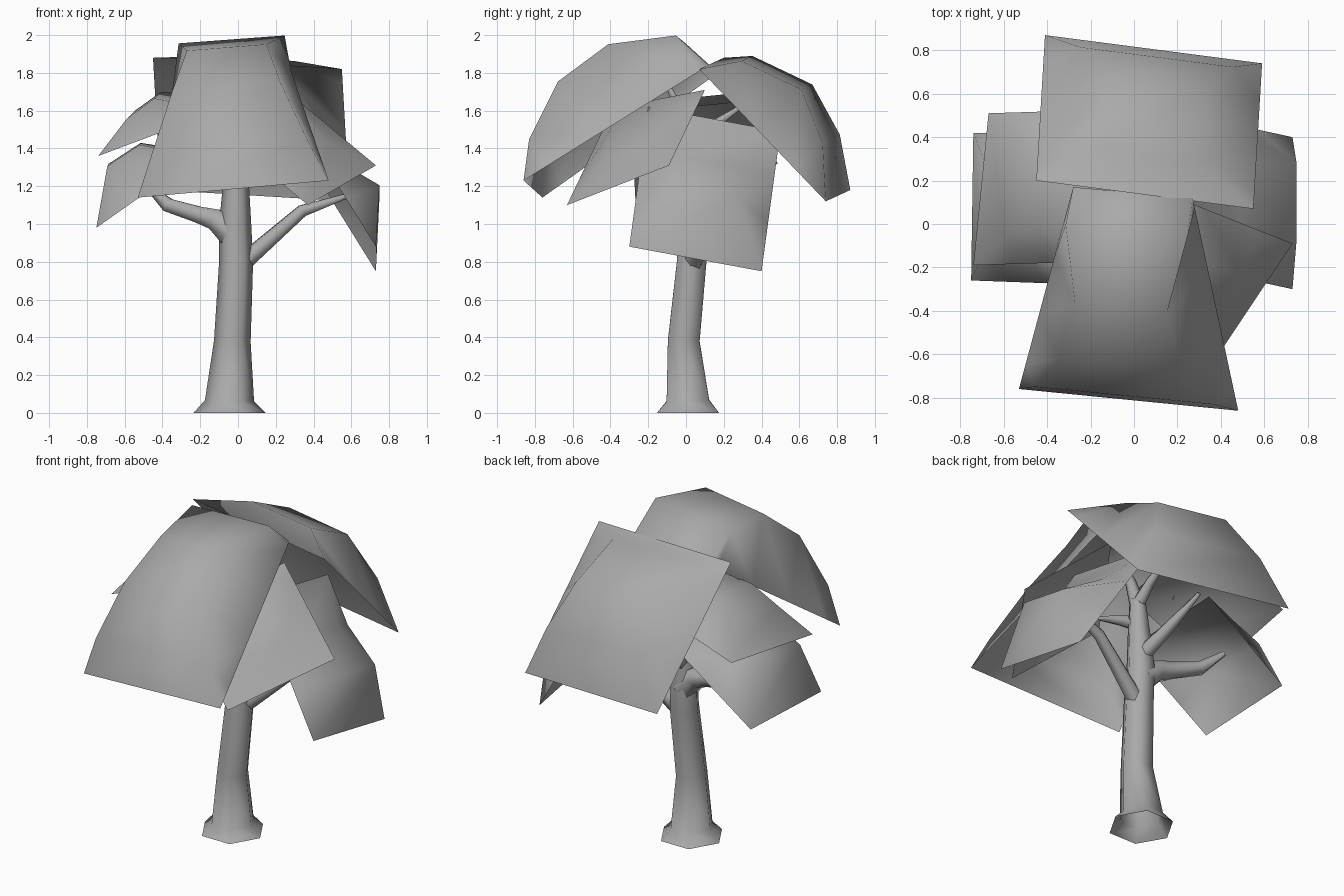
import bpy
import bmesh
from mathutils import Vector

cube = bpy.data.objects.get("Cube")
if cube:
    bpy.data.objects.remove(cube, do_unlink=True)

grey = bpy.data.materials.new("plain grey")
grey.use_nodes = True
GREY = (0.4, 0.4, 0.4, 1)
grey.diffuse_color = GREY
grey.node_tree.nodes["Principled BSDF"].inputs["Base Color"].default_value = GREY


def add_object(name, mesh):
    mesh.materials.clear()
    mesh.materials.append(grey)
    for poly in mesh.polygons:
        poly.use_smooth = True
    obj = bpy.data.objects.new(name, mesh)
    bpy.context.collection.objects.link(obj)


def limb(name, points):
    """Tapered six-sided open tube through (x, y, z, radius) points."""
    curve = bpy.data.curves.new(name + " path", "CURVE")
    curve.dimensions = "3D"
    curve.bevel_depth = 1
    curve.bevel_resolution = 1
    spline = curve.splines.new("POLY")
    spline.points.add(len(points) - 1)
    for point, (x, y, z, r) in zip(spline.points, points):
        point.co = (x, y, z, 1)
        point.radius = r
    path = bpy.data.objects.new(name + " path", curve)
    bpy.context.collection.objects.link(path)
    bpy.context.view_layer.update()
    evaluated = path.evaluated_get(bpy.context.evaluated_depsgraph_get())
    mesh = bpy.data.meshes.new_from_object(evaluated)
    bpy.data.objects.remove(path, do_unlink=True)
    add_object(name, mesh)


def leaf_sheet(name, outer_a, outer_b, inner_b, inner_a, arch):
    """Four straight rims with an arched middle; arch holds (position, bulge, side inset)."""
    a, b, c, d = (Vector(p) for p in (outer_a, outer_b, inner_b, inner_a))
    normal = (c - a).cross(d - b).normalized()
    if normal.z < 0:
        normal.negate()
    length = ((d - a).length + (c - b).length) / 2
    bm = bmesh.new()
    rows = []
    for t, h, s in [(0, 0, 0)] + arch + [(1, 0, 0)]:
        left, right = a.lerp(d, t), b.lerp(c, t)
        lift = normal * h * length
        rows.append([bm.verts.new(left),
                     bm.verts.new(left.lerp(right, s) + lift),
                     bm.verts.new(left.lerp(right, 1 - s) + lift),
                     bm.verts.new(right)])
    for low, high in zip(rows, rows[1:]):
        for i in range(3):
            bm.faces.new((low[i], low[i + 1], high[i + 1], high[i]))
    bmesh.ops.remove_doubles(bm, verts=bm.verts, dist=.0005)
    bm.normal_update()
    if sum(f.normal.dot(normal) * f.calc_area() for f in bm.faces) < 0:
        bmesh.ops.reverse_faces(bm, faces=bm.faces)
    mesh = bpy.data.meshes.new(name)
    bm.to_mesh(mesh)
    bm.free()
    add_object(name, mesh)


# Trunk with flared foot
limb("trunk", [(-.045, .01, 0, .19), (-.045, .01, .065, .13), (-.03, -.012, .38, .097),
               (-.01, .03, .8, .09), (-.015, .04, 1.0, .085), (-.01, .03, 1.25, .066),
               (0, .03, 1.45, .048)])

# Branches
limb("right_branch", [(-.02, .04, .94, .085), (-.12, .06, 1.025, .065), (-.21, .09, 1.05, .05),
                      (-.37, .14, 1.1, .042), (-.48, .22, 1.2, .015)])
limb("left_branch", [(.02, .04, .79, .052), (.34, .1, 1.07, .036), (.58, .14, 1.15, .015)])
limb("back_branch", [(-.01, .04, 1.08, .05), (-.05, .25, 1.2, .035), (-.08, .48, 1.33, .012)])
limb("front_branch", [(0, .03, 1.3, .045), (0, -.14, 1.4, .03), (0, -.3, 1.48, .012)])
limb("top_front_fork", [(0, .03, 1.42, .045), (0, -.03, 1.6, .032), (0, -.1, 1.74, .012)])
limb("top_back_fork", [(0, .03, 1.42, .042), (0, .14, 1.52, .03), (0, .29, 1.62, .012)])

# Foliage sheets
leaf_sheet("front_foliage", (-.53, -.76, 1.14), (.48, -.86, 1.23),
           (.27, .12, 1.84), (-.28, .17, 1.8),
           [(.124, .154, .07), (.38, .315, .16), (.665, .338, .2), (.95, .195, .01)])
leaf_sheet("back_foliage", (.59, .74, 1.12), (-.41, .87, 1.18),
           (-.45, .2, 1.88), (.55, .07, 1.82),
           [(.25, .19, .15), (.545, .29, .28), (.885, .16, .28)])
leaf_sheet("left_foliage", (.73, -.3, .88), (.73, .4, .75),
           (.27, .5, 1.49), (.27, -.2, 1.62),
           [(.34, .235, .25), (.65, .07, .25)])
leaf_sheet("front_left_foliage", (.37, -.63, 1.1), (.73, -.09, 1.31),
           (.25, .1, 1.71), (-.11, -.44, 1.5),
           [(.33, .1, .3), (.85, .16, .33)])
leaf_sheet("right_upper_foliage", (-.67, .51, 1.43), (-.74, -.19, 1.36),
           (-.1, -.17, 1.6), (-.03, .53, 1.67),
           [(.28, .18, .2), (.53, .25, .25)])
leaf_sheet("right_lower_foliage", (-.74, .42, 1.0), (-.75, -.26, .98),
           (-.21, -.28, 1.36), (-.2, .42, 1.38),
           [(.35, .35, .2), (.66, .34, .25)])
